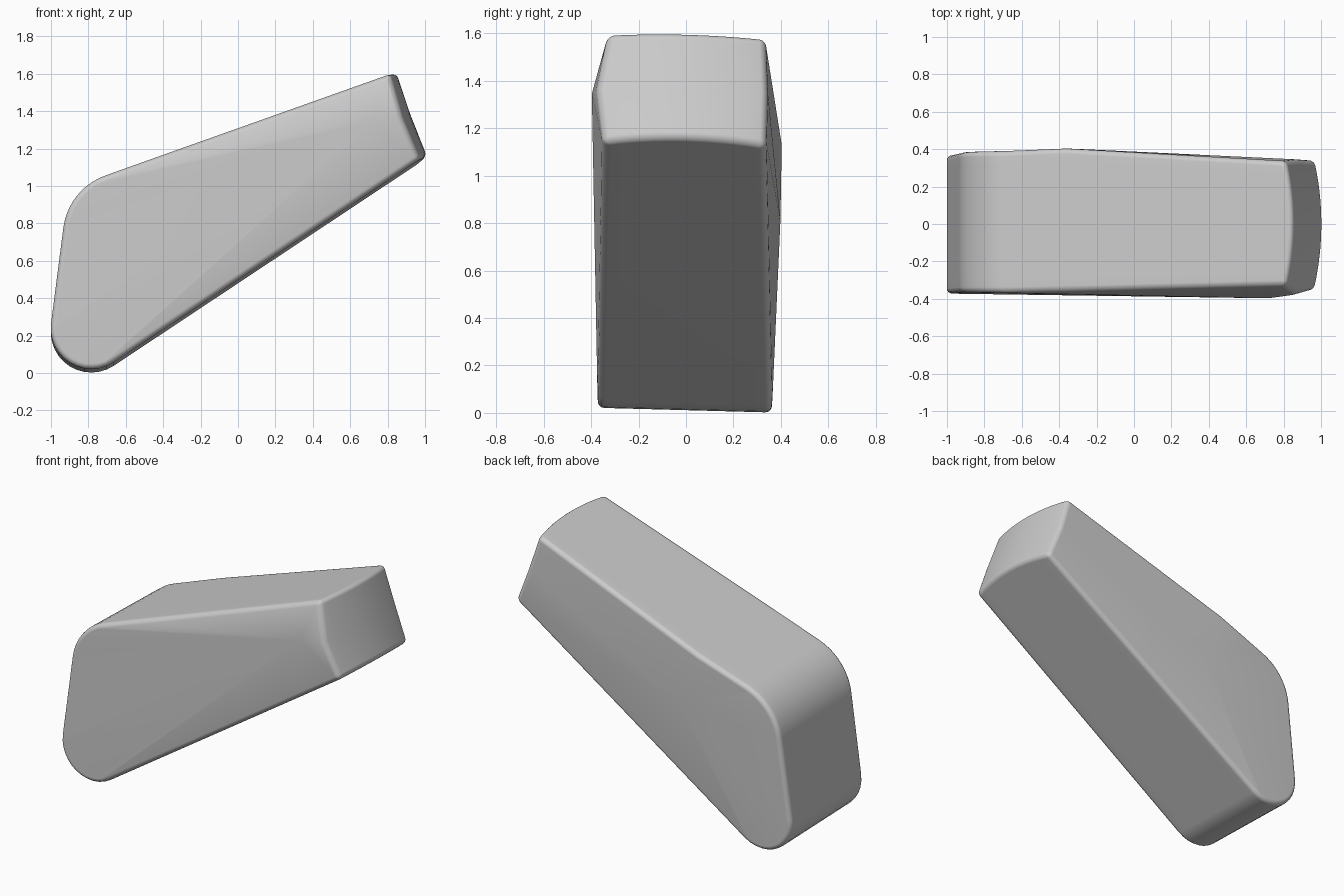
import bpy, bmesh
from math import cos, pi
from mathutils import Vector

cube = bpy.data.objects.get("Cube")
if cube:
    bpy.data.objects.remove(cube, do_unlink=True)


def material(name, rgb):
    m = bpy.data.materials.new(name)
    m.use_nodes = True
    m.diffuse_color = (*rgb, 1)
    m.node_tree.nodes["Principled BSDF"].inputs["Base Color"].default_value = (*rgb, 1)
    return m


def fillet(prev, corner, nxt, length, steps):
    """Points of a round corner that starts and ends `length` from the corner."""
    c = Vector(corner)
    a = (Vector(prev) - c).normalized()
    b = (Vector(nxt) - c).normalized()
    half = a.angle(b) / 2
    centre = c + (a + b).normalized() * (length / cos(half))
    p, q = c + a * length - centre, c + b * length - centre
    radius = p.length
    p.normalize()
    q.normalize()
    return [centre + p.slerp(q, i / steps).normalized() * radius
            for i in range(steps + 1)]


# Side profile in x and z: rounded heel, rounded shoulder, sloping top, blunt tip
heel, shoulder = (-1.06, -0.215), (-0.907, 0.976)
tip_top, tip_mid, tip_low = (0.848, 1.602), (0.922, 1.38), (1.01, 1.158)
ridge = (-0.37, 1.168)
# Each profile point carries its front and back depth and its bow slope
profile = []
for x, z in fillet(tip_low, heel, shoulder, 0.475, 12):
    profile.append((x, z, -0.372, 0.362 + 0.02 * z, 0))
for x, z in fillet(heel, shoulder, tip_top, 0.21, 10):
    profile.append((x, z, -0.366, 0.362 + 0.026 * z, 0))
profile += [(*ridge, -0.358, 0.404, 0),
            (*tip_top, -0.328, 0.336, 0.36),
            (*tip_mid, -0.375, 0.345, 0.5),
            (*tip_low, -0.35, 0.338, 0.66)]

STRIPS = 10
TIP = range(len(profile) - 3, len(profile))
bm = bmesh.new()


def add_vert(x, y, z):
    return bm.verts.new((x, y, z - 0.027 * y))


# Rows of points across the width; the tip bows outwards in the middle
rows = []
for i, (x, z, front, back, slope) in enumerate(profile):
    row = []
    for s in range(STRIPS + 1):
        y = front + (back - front) * s / STRIPS
        bow = 0.33 * y * y if i in TIP else 0
        row.append(add_vert(x - bow, y, z - bow * slope))
    rows.append(row)

n = len(rows)
for i in range(n):
    a, b = rows[i], rows[(i + 1) % n]
    for s in range(STRIPS):
        bm.faces.new((a[s], a[s + 1], b[s + 1], b[s]))

# Faceted sides, each rising to a shallow peak
front_peak = add_vert(0.72, -0.397, 1.335)
back_peak = add_vert(-0.23, 0.398, 0.82)
for i in range(n):
    j = (i + 1) % n
    bm.faces.new((rows[i][0], rows[j][0], front_peak))
    bm.faces.new((rows[j][-1], rows[i][-1], back_peak))
bmesh.ops.recalc_face_normals(bm, faces=bm.faces)

# Soften the rims and the two edges across the tip
edges = set()
for i in range(n):
    for side in (0, -1):
        edges.add(bm.edges.get((rows[i][side], rows[(i + 1) % n][side])))
for i in (TIP[0], TIP[-1]):
    for s in range(STRIPS):
        edges.add(bm.edges.get((rows[i][s], rows[i][s + 1])))
bmesh.ops.bevel(bm, geom=list(edges), offset=0.028, segments=4, profile=0.5,
                affect='EDGES', clamp_overlap=True)

mesh = bpy.data.meshes.new("wedge_body")
bm.to_mesh(mesh)
bm.free()
body = bpy.data.objects.new("wedge_body", mesh)
bpy.context.collection.objects.link(body)
mesh.materials.append(material("light_grey", (0.6, 0.6, 0.6)))

bpy.context.view_layer.objects.active = body
body.select_set(True)
bpy.ops.object.shade_smooth_by_angle(angle=pi / 6)
weighted = body.modifiers.new("even_shading", 'WEIGHTED_NORMAL')
weighted.keep_sharp = True
